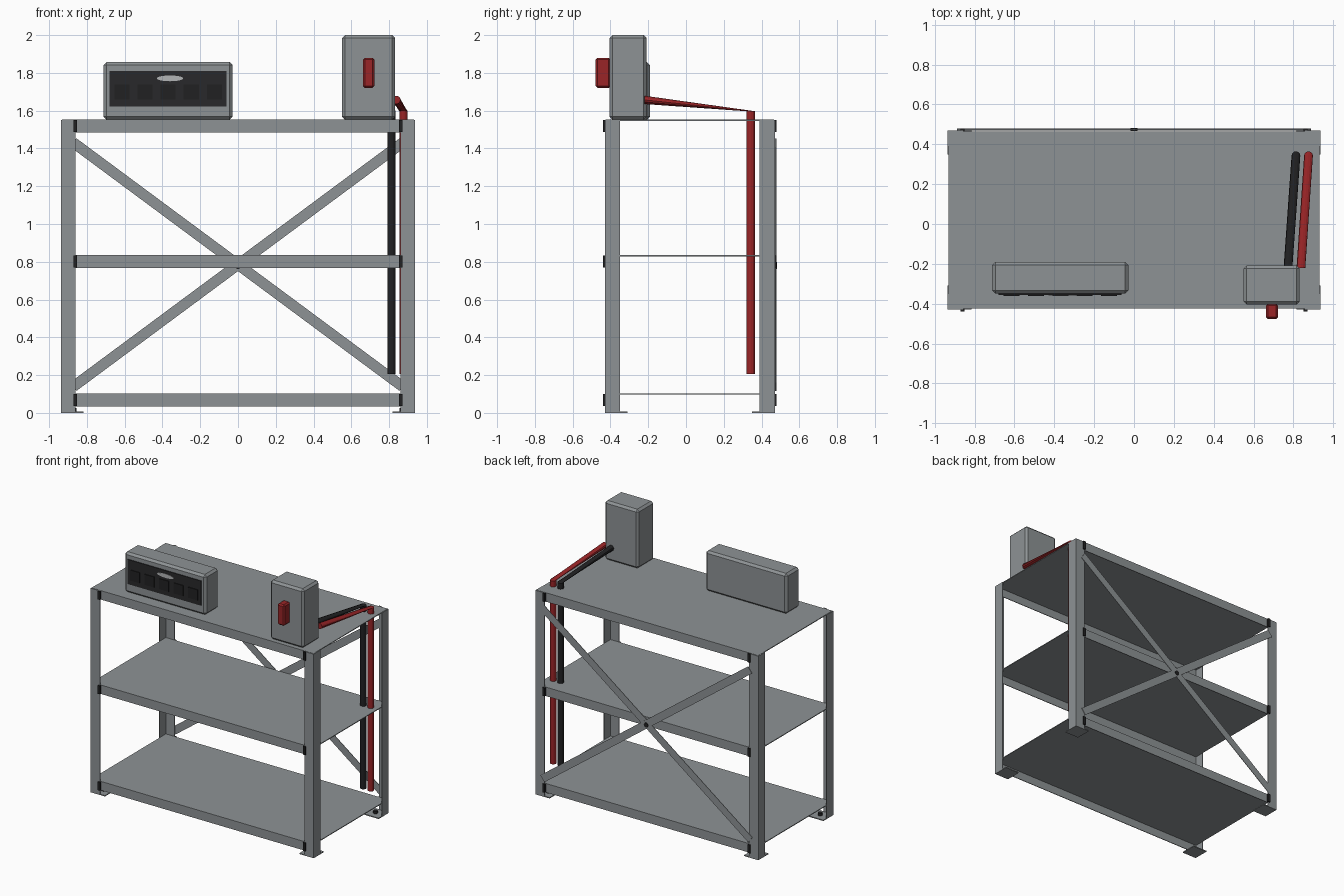
import bpy, bmesh, math
from mathutils import Matrix, Vector

if "Cube" in bpy.data.objects:
    bpy.data.objects.remove(bpy.data.objects["Cube"])


def material(name, rgb):
    m = bpy.data.materials.new(name)
    m.diffuse_color = (*rgb, 1)
    m.use_nodes = True
    m.node_tree.nodes["Principled BSDF"].inputs["Base Color"].default_value = m.diffuse_color
    return m


GREY = material("steel_grey", (0.27, 0.29, 0.30))
BLACK = material("black", (0.015, 0.015, 0.016))
DARK = material("panel_dark", (0.022, 0.022, 0.024))
RED = material("red", (0.32, 0.018, 0.02))
LIGHT = material("light_grey", (0.45, 0.46, 0.47))


def finish(name, bm, mat):
    bmesh.ops.recalc_face_normals(bm, faces=bm.faces)
    me = bpy.data.meshes.new(name)
    bm.to_mesh(me)
    bm.free()
    me.materials.append(mat)
    ob = bpy.data.objects.new(name, me)
    bpy.context.collection.objects.link(ob)
    return ob


def add_box(bm, xs, ys, zs):
    lo, hi = Vector((min(xs), min(ys), min(zs))), Vector((max(xs), max(ys), max(zs)))
    mat = Matrix.Translation((lo + hi) / 2) @ Matrix.Diagonal((*(hi - lo), 1))
    bmesh.ops.create_cube(bm, size=1, matrix=mat)


def boxes(name, mat, *parts, bevel=0):
    bm = bmesh.new()
    for p in parts:
        add_box(bm, *p)
    ob = finish(name, bm, mat)
    if bevel:
        mod = ob.modifiers.new("bevel", "BEVEL")
        mod.width = bevel
        mod.segments = 1
    return ob


def disc(name, mat, loc, r, depth, axis="Z", scale=(1, 1, 1), n=12):
    bm = bmesh.new()
    rot = Matrix.Rotation(math.pi / 2, 4, "X") if axis == "Y" else Matrix.Identity(4)
    bmesh.ops.create_cone(bm, cap_ends=True, segments=n, radius1=r, radius2=r, depth=depth,
                          matrix=Matrix.Translation(loc) @ Matrix.Diagonal((*scale, 1)) @ rot)
    return finish(name, bm, mat)


X, Y0, Y1, TOP, T = 0.937, -0.43, 0.47, 1.55, 0.005
SHELVES = (1.552, 0.835, 0.103)

# Angle-iron posts with foot plates and bolts
for sx, side in ((-1, "left"), (1, "right")):
    for y, sy, end in ((Y0, 1, "front"), (Y1, -1, "back")):
        x = sx * X
        boxes(f"{end}_{side}_post", GREY,
              ((x, x - sx * 0.078), (y, y + sy * T), (0, TOP)),
              ((x, x - sx * T), (y + sy * T, y + sy * 0.08), (0, TOP)))
        boxes(f"{end}_{side}_foot_plate", GREY,
              ((x, x - sx * 0.12), (y, y + sy * 0.12), (0, 0.007)))
        disc(f"{end}_{side}_foot_bolt", BLACK,
             (x - sx * 0.065, y + sy * 0.065, 0.017), 0.016, 0.02)
        # Black shelf clips at every level
        boxes(f"{end}_{side}_shelf_clips", BLACK,
              *[((sx * 0.852, sx * 0.872), (y - sy * 0.009, y + sy * 0.008),
                 (z - 0.066, z - 0.002)) for z in SHELVES])

# Shelves: thin sheet with front and back lips
for z, name in zip(SHELVES, ("top", "middle", "bottom")):
    xs = (-X + T, X - T)
    a, b = Y0 + T, Y1 - T
    boxes(f"{name}_shelf", GREY, (xs, (a, b), (z - 0.006, z)),
          (xs, (a, a + 0.005), (z - 0.068, z - 0.006)),
          (xs, (b - 0.005, b), (z - 0.068, z - 0.006)))

# Crossed back braces and centre bolt
ANG = math.atan(0.741)
for i, s in enumerate((-1, 1)):
    y = 0.4725 + i * 0.004
    L = 0.872 / math.cos(ANG)
    ob = boxes(f"back_brace_{i + 1}", GREY, ((-L, L), (-0.002, 0.002), (-0.028, 0.028)))
    ob.matrix_world = Matrix.Translation((0, y, 0.785)) @ Matrix.Rotation(s * ANG, 4, "Y")
disc("brace_bolt", BLACK, (0, 0.474, 0.78), 0.018, 0.016, "Y")

# Control box with dark panel, buttons and an oval plate
boxes("control_box", GREY, ((-0.712, -0.028), (-0.35, -0.19), (1.552, 1.857)), bevel=0.016)
boxes("control_panel", DARK, ((-0.68, -0.062), (-0.356, -0.345), (1.623, 1.81)))
for i in range(5):
    x = -0.615 + i * 0.1225
    boxes(f"panel_button_{i + 1}", BLACK,
          ((x - 0.04, x + 0.04), (-0.362, -0.35), (1.658, 1.738)))
disc("panel_oval", LIGHT, (-0.36, -0.356, 1.771), 0.07, 0.006, "Y", (1, 1, 0.22), 20)

# Switch box with red handle
boxes("switch_box", GREY, ((0.55, 0.832), (-0.405, -0.208), (1.552, 2.0)), bevel=0.016)
boxes("switch_handle", RED, ((0.662, 0.722), (-0.478, -0.40), (1.72, 1.88)), bevel=0.01)


# Cables: upright ring at the box, flat ring at the bend, then straight down
def cable(name, mat, x0, x1):
    bm = bmesh.new()
    r, n = 0.022, 12
    rings = []
    for c, up in (((x0, -0.22, 1.657), (0, 0, 1)), ((x1, 0.343, 1.597), (0, 1, 0)),
                  ((x1, 0.343, 0.205), (0, 1, 0))):
        ring = []
        for k in range(n):
            a = 2 * math.pi * k / n
            ring.append(bm.verts.new(Vector(c) + r * (math.cos(a) * Vector((1, 0, 0))
                                                      + math.sin(a) * Vector(up))))
        rings.append(ring)
    for p, q in zip(rings, rings[1:]):
        for k in range(n):
            bm.faces.new((p[k], p[(k + 1) % n], q[(k + 1) % n], q[k]))
    bm.faces.new(rings[0])
    bm.faces.new(rings[-1])
    finish(name, bm, mat)


cable("black_cable", BLACK, 0.773, 0.813)
cable("red_cable", RED, 0.838, 0.876)
